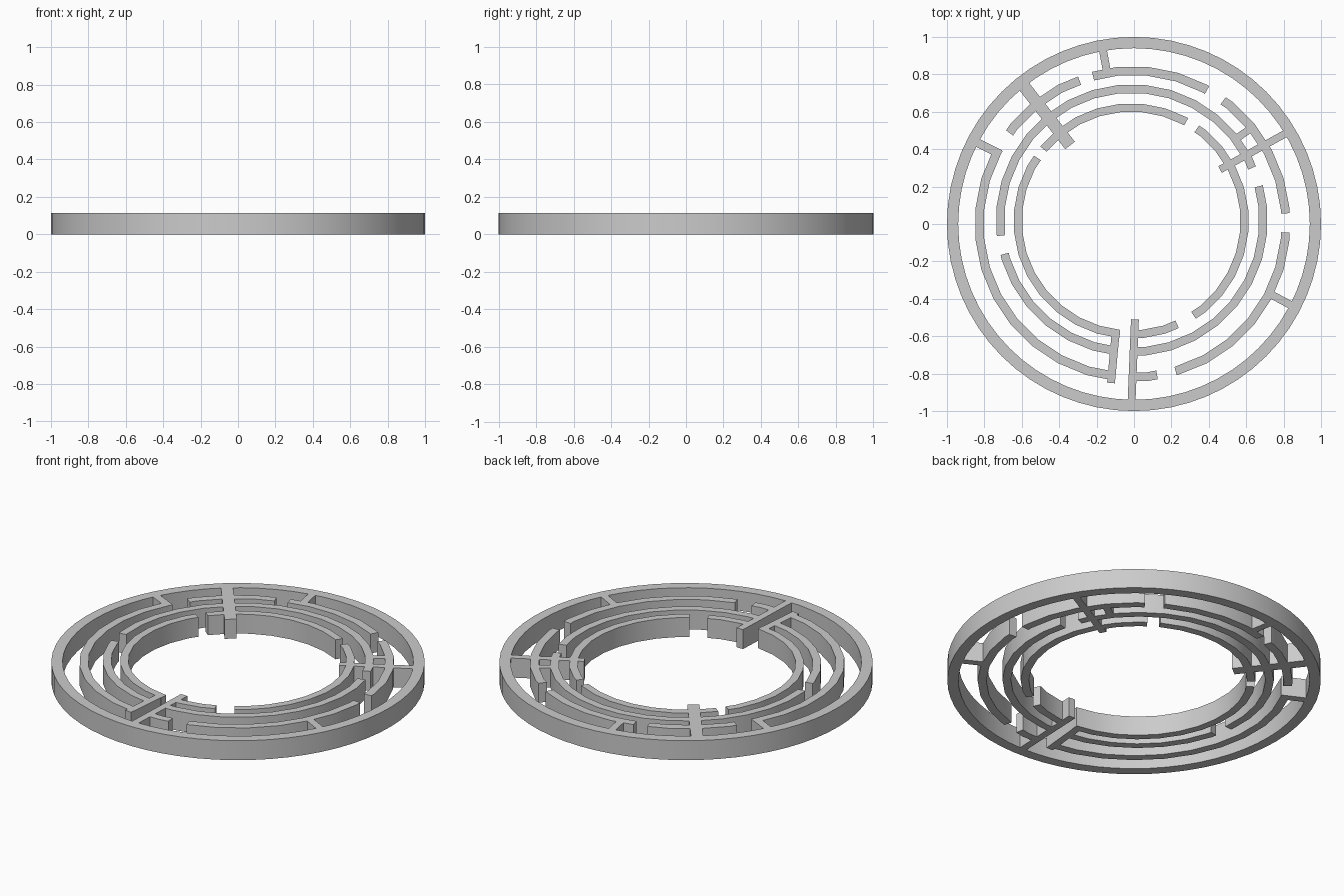
import bpy, bmesh
from math import sin, cos, pi, radians, atan2
from mathutils import Vector

if "Cube" in bpy.data.objects:
    bpy.data.objects.remove(bpy.data.objects["Cube"])

H = 0.115


def finish(name, bm):
    bmesh.ops.recalc_face_normals(bm, faces=bm.faces)
    me = bpy.data.meshes.new(name)
    bm.to_mesh(me)
    bm.free()
    ob = bpy.data.objects.new(name, me)
    bpy.context.collection.objects.link(ob)
    bpy.context.view_layer.objects.active = ob
    for o in bpy.context.selected_objects:
        o.select_set(False)
    ob.select_set(True)
    bpy.ops.object.shade_smooth_by_angle(angle=radians(30))
    return ob


def arc_wall(name, centre, r_in, r_out, a0, a1, n=32, phase=0.5, closed=False):
    """Upright wall following an n-sided ring from angle a0 to a1 (degrees, seen from the origin)."""
    step = 2 * pi / n
    if closed:
        angles = [i * step for i in range(n)]
    else:
        mid = (r_in + r_out) / 2
        ends = []
        for a in (a0, a1):
            p = Vector((mid * cos(radians(a)), mid * sin(radians(a)))) - Vector(centre)
            t = atan2(p.y, p.x)
            ends.append(t + 2 * pi * round((radians(a) - t) / (2 * pi)))
        inner = [(i + phase) * step for i in range(-2 * n, 2 * n)]
        angles = [ends[0]] + [t for t in inner if ends[0] + 0.01 < t < ends[1] - 0.01] + [ends[1]]
    bm = bmesh.new()
    loops = []
    for t in angles:
        # keep cut ends on the flat side of the polygon
        off = 0 if closed else (t - phase * step) % step - step / 2
        k = 1 if closed else cos(step / 2) / cos(off)
        loops.append([bm.verts.new((centre[0] + r * k * cos(t), centre[1] + r * k * sin(t), z))
                      for r, z in ((r_in, 0), (r_out, 0), (r_out, H), (r_in, H))])
    m = len(loops)
    for i in range(m if closed else m - 1):
        a, b = loops[i], loops[(i + 1) % m]
        for j in range(4):
            bm.faces.new((a[j], a[(j + 1) % 4], b[(j + 1) % 4], b[j]))
    if not closed:
        bm.faces.new(loops[0])
        bm.faces.new(loops[-1])
    return finish(name, bm)


def bar(name, p, q, width):
    """Straight radial wall from p to q."""
    p, q = Vector(p), Vector(q)
    d = (q - p).normalized()
    s = Vector((-d.y, d.x)) * width / 2
    bm = bmesh.new()
    base = bm.faces.new([bm.verts.new((v.x, v.y, 0)) for v in (p + s, q + s, q - s, p - s)])
    top = bmesh.ops.extrude_face_region(bm, geom=[base])["geom"]
    bmesh.ops.translate(bm, vec=(0, 0, H), verts=[v for v in top if isinstance(v, bmesh.types.BMVert)])
    return finish(name, bm)


# Outer rim
arc_wall("outer_rim", (0, 0), 0.94, 1.0, 0, 360, n=64, closed=True)

# Broken concentric maze rings: centre, inner radius, outer radius, arcs
rings = {
    "large_ring": ((-0.008, 0.0), 0.797, 0.844,
                   [(4, 54.1), (61.4, 105.5), (110.8, 143.8), (151, 262.1), (270, 278.7), (285.8, 356.8)]),
    "middle_ring": ((-0.012, 0.02), 0.682, 0.727,
                    [(25.4, 185), (193, 260.7), (270, 376.8)]),
    "small_ring": ((-0.015, 0.016), 0.585, 0.629,
                   [(-56.9, 56.6), (63, 140.4), (145.6, 262.7), (270, 293.3)]),
}
for name, (c, ri, ro, arcs) in rings.items():
    for i, (a0, a1) in enumerate(arcs):
        arc_wall(f"{name}_{i + 1}", c, ri, ro, a0, a1)

# Radial walls
bar("thick_spoke", (-0.60, 0.752), (-0.342, 0.42), 0.065)
bar("right_spoke", (0.825, 0.492), (0.46, 0.291), 0.04)
bar("right_short_wall", (0.53, 0.445), (0.63, 0.515), 0.04)
bar("lower_right_wall", (0.85, -0.44), (0.72, -0.37), 0.042)
bar("bottom_spoke", (0.005, -0.51), (-0.013, -0.95), 0.042)
bar("bottom_end_wall", (-0.097, -0.57), (-0.123, -0.85), 0.042)
bar("left_end_wall", (-0.845, 0.438), (-0.715, 0.374), 0.045)
bar("top_wall", (-0.168, 0.94), (-0.142, 0.80), 0.042)
